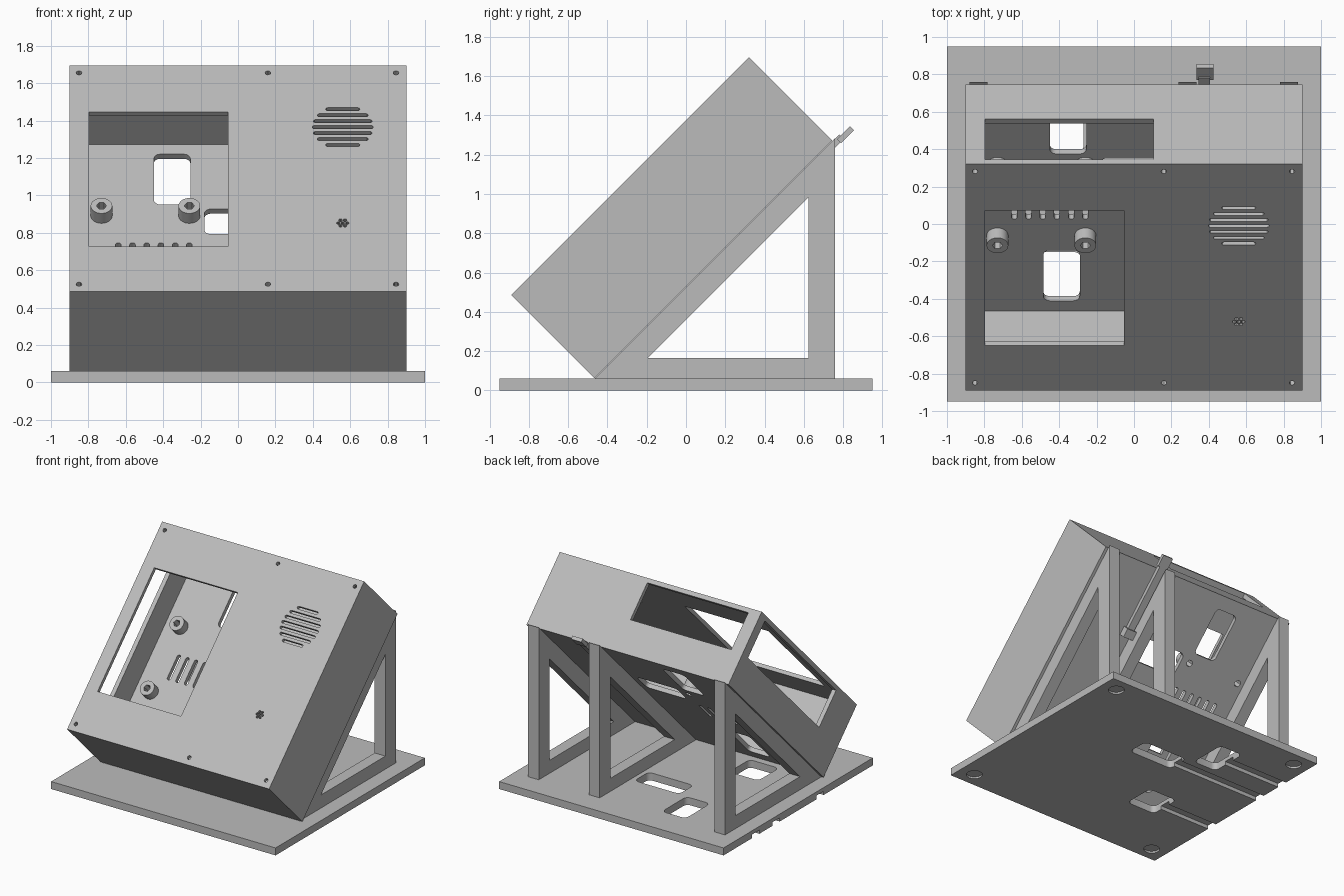
import bpy, bmesh, math
from mathutils import Matrix

cube = bpy.data.objects.get("Cube")
if cube:
    bpy.data.objects.remove(cube, do_unlink=True)

grey = bpy.data.materials.new("light grey")
grey.use_nodes = True
colour = (0.5, 0.5, 0.5, 1)
grey.diffuse_color = colour
grey.node_tree.nodes["Principled BSDF"].inputs["Base Color"].default_value = colour

# Tilted frame of the case: x across, y up the slope, z out of the front panel
TILT = Matrix.Translation((0, -0.89, 0.485)) @ Matrix.Rotation(math.pi / 4, 4, 'X')
LENGTH, DEPTH, WALL = 1.712, 0.6, 0.035


def prism(bm, outline, low, high):
    """Extrude a flat outline from low to high along z."""
    face = bm.faces.new([bm.verts.new((x, y, low)) for x, y in outline])
    extruded = bmesh.ops.extrude_face_region(bm, geom=[face])["geom"]
    moved = [v for v in extruded if isinstance(v, bmesh.types.BMVert)]
    bmesh.ops.translate(bm, verts=moved, vec=(0, 0, high - low))


def plate(bm, x0, x1, y0, y1, low, high, radius=0.0, steps=6):
    """Rectangular block with optional rounded corners."""
    if radius == 0:
        prism(bm, [(x0, y0), (x1, y0), (x1, y1), (x0, y1)], low, high)
        return
    radius = min(radius, (x1 - x0) / 2 - 1e-4, (y1 - y0) / 2 - 1e-4)
    corners = [(x1 - radius, y1 - radius), (x0 + radius, y1 - radius),
               (x0 + radius, y0 + radius), (x1 - radius, y0 + radius)]
    outline = []
    for i, (cx, cy) in enumerate(corners):
        for k in range(steps + 1):
            a = (i + k / steps) * math.pi / 2
            outline.append((cx + radius * math.cos(a), cy + radius * math.sin(a)))
    prism(bm, outline, low, high)


def disc(bm, x, y, radius, low, high, sides=24):
    prism(bm, [(x + radius * math.cos(i * math.tau / sides),
                y + radius * math.sin(i * math.tau / sides)) for i in range(sides)], low, high)


def finish(bm, name, matrix=Matrix()):
    bmesh.ops.recalc_face_normals(bm, faces=bm.faces[:])
    mesh = bpy.data.meshes.new(name)
    bm.to_mesh(mesh)
    bm.free()
    mesh.materials.append(grey)
    obj = bpy.data.objects.new(name, mesh)
    obj.matrix_world = matrix
    bpy.context.collection.objects.link(obj)
    return obj


def cut(obj, bm):
    """Subtract the blocks in bm from obj and discard them."""
    cutter = finish(bm, "cutter", obj.matrix_world.copy())
    cutter.hide_render = True
    mod = obj.modifiers.new("cut", 'BOOLEAN')
    mod.operation, mod.solver, mod.object = 'DIFFERENCE', 'EXACT', cutter
    bpy.context.view_layer.update()
    result = bpy.data.meshes.new_from_object(
        obj.evaluated_get(bpy.context.evaluated_depsgraph_get()))
    obj.modifiers.clear()
    obj.data = result
    bpy.data.objects.remove(cutter, do_unlink=True)


# Base plate with cable holes and foot pockets
bm = bmesh.new()
plate(bm, -1, 1, -0.95, 0.95, 0, 0.06)
base = finish(bm, "base_plate")
bm = bmesh.new()
for x0, x1, y0, y1 in [(-0.2, 0.2, 0.19, 0.37), (-0.48, -0.27, 0.37 + 0.01, 0.69),
                       (-0.54, -0.28, -0.41, -0.15)]:
    plate(bm, x0, x1, y0, y1, -0.1, 0.1, 0.04)
for x in (-0.87, 0.87):
    for y in (-0.83, 0.83):
        disc(bm, x, y, 0.06, -0.1, 0.015)
cut(base, bm)

# Cable grooves under the base, running to the right edge
bm = bmesh.new()
for x, y in [(-0.15, 0.28), (-0.4, 0.54), (-0.45, -0.28)]:
    plate(bm, -1.1, x, y - 0.045, y + 0.045, -0.1, 0.03)
cut(base, bm)

# Tilted hollow case
bm = bmesh.new()
plate(bm, -0.9, 0.9, 0, LENGTH, -DEPTH, 0)
case = finish(bm, "case", TILT)
bm = bmesh.new()
plate(bm, -0.9 + WALL, 0.9 - WALL, WALL, LENGTH - WALL, WALL - DEPTH, -0.03)
cut(case, bm)

# Openings in the front, right side and top of the case
bm = bmesh.new()
plate(bm, -0.797, -0.053, 0.34, 1.36, -0.1, 0.1)
plate(bm, -1, -0.84, 0.34, 1.62, -0.34, -0.035)
plate(bm, -0.797, 0.103, LENGTH - 0.06, LENGTH + 0.1, -0.34, -0.035)
# Screw holes, speaker slots and microphone holes
for x in (-0.85, 0.16, 0.845):
    for y in (0.057, 1.655):
        disc(bm, x, y, 0.015, -0.05, 0.1, 12)
for i in range(-3, 4):
    y = 1.245 + i * 0.045
    half = math.sqrt(0.163 ** 2 - (i * 0.045) ** 2)
    plate(bm, 0.56 - half, 0.56 + half, y - 0.011, y + 0.011, -0.1, 0.1, 0.011, 3)
disc(bm, 0.56, 0.52, 0.01, -0.1, 0.1, 8)
for i in range(6):
    a = i * math.pi / 3
    disc(bm, 0.56 + 0.024 * math.cos(a), 0.52 + 0.024 * math.sin(a), 0.01, -0.1, 0.1, 8)
# Windows, vents and screw holes in the back panel
for x0, x1, y0, y1 in [(-0.45, -0.255, 1.224, 1.605), (-0.485, -0.29, 0.113, 0.495),
                       (-0.18, 0.18, 1.0, 1.19)]:
    plate(bm, x0, x1, y0, y1, -0.7, -0.5, 0.035)
for i in range(6):
    x = -0.64 + i * 0.076
    plate(bm, x - 0.015, x + 0.015, 0.73, 0.935, -0.7, -0.5, 0.015, 4)
STANDOFFS = [(x, y) for x in (-0.73, -0.26) for y in (0.606, 1.14)]
for x, y in STANDOFFS:
    disc(bm, x, y, 0.027, -0.7, -0.5, 6)
cut(case, bm)

# Standoffs inside the case with hexagonal bores
for i, (x, y) in enumerate(STANDOFFS):
    bm = bmesh.new()
    disc(bm, x, y, 0.058, -0.57, -0.49, 32)
    post = finish(bm, f"standoff_{i + 1}", TILT)
    bm = bmesh.new()
    disc(bm, x, y, 0.027, -0.7, -0.4, 6)
    cut(post, bm)

# Three triangular support frames: profile drawn in y-z, extruded along x
SIDEWAYS = Matrix(((0, 0, 1, 0), (1, 0, 0, 0), (0, 1, 0, 0), (0, 0, 0, 1)))
for name, x in [("right", -0.832), ("middle", 0.285), ("left", 0.828)]:
    bm = bmesh.new()
    prism(bm, [(-0.466, 0.06), (0.76, 0.06), (0.76, 1.286)], x - 0.048, x + 0.048)
    frame = finish(bm, name + "_support_frame", SIDEWAYS)
    bm = bmesh.new()
    prism(bm, [(-0.195, 0.165), (0.625, 0.165), (0.625, 0.985)], x - 0.1, x + 0.1)
    cut(frame, bm)

# Sliding bar on the back with a wider grip at each end
bm = bmesh.new()
plate(bm, 0.345, 0.405, 1.2, 1.76, -0.635, -0.603)
plate(bm, 0.335, 0.425, 1.735, 1.828, -0.64, -0.612)
plate(bm, 0.335, 0.425, 1.14, 1.21, -0.66, -0.603)
finish(bm, "slide_bar", TILT)

# Smooth the round edges, keep the sharp ones
bpy.ops.object.select_all(action='DESELECT')
for obj in bpy.context.scene.objects:
    if obj.type == 'MESH':
        obj.select_set(True)
        bpy.context.view_layer.objects.active = obj
bpy.ops.object.shade_smooth_by_angle(angle=math.radians(30))
